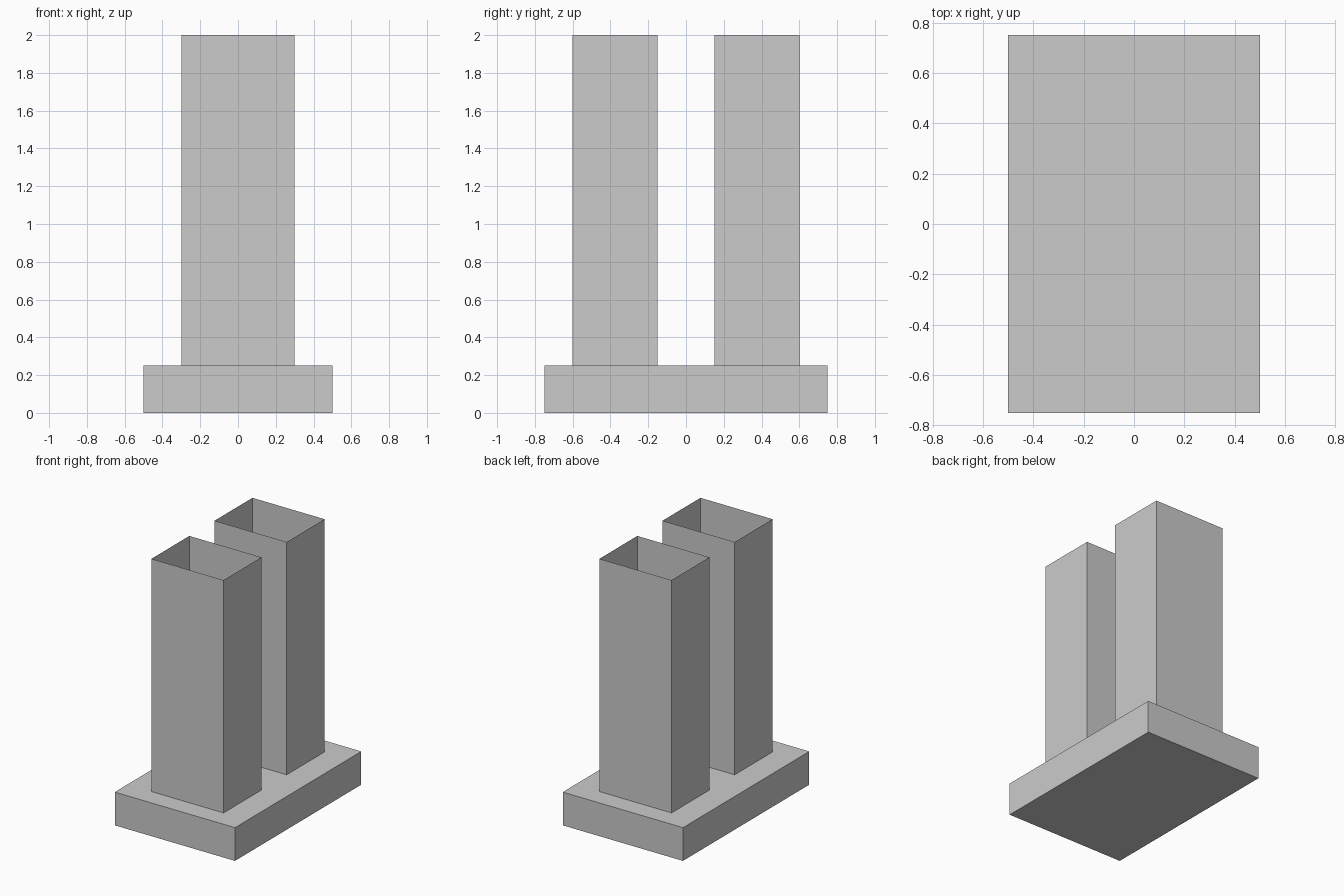
import bpy, bmesh
from mathutils import Matrix

if "Cube" in bpy.data.objects:
    bpy.data.objects.remove(bpy.data.objects["Cube"])


def box(name, size, centre, open_ends=False):
    """Axis-aligned box; open_ends leaves a thin-walled rectangular tube."""
    bm = bmesh.new()
    bmesh.ops.create_cube(bm, size=1, matrix=Matrix.Translation(centre) @ Matrix.Diagonal((*size, 1)))
    if open_ends:
        ends = [f for f in bm.faces if abs(f.normal.z) > 0.9]
        bmesh.ops.delete(bm, geom=ends, context='FACES_ONLY')
    mesh = bpy.data.meshes.new(name)
    bm.to_mesh(mesh)
    bm.free()
    obj = bpy.data.objects.new(name, mesh)
    bpy.context.collection.objects.link(obj)
    return obj


# Solid slab
box("base", (1.0, 1.5, 0.25), (0, 0, 0.125))

# Pair of open-topped shafts standing on the slab
for side, y in (("front", -0.375), ("back", 0.375)):
    box(side + "_shaft", (0.6, 0.45, 1.75), (0, y, 1.125), open_ends=True)
